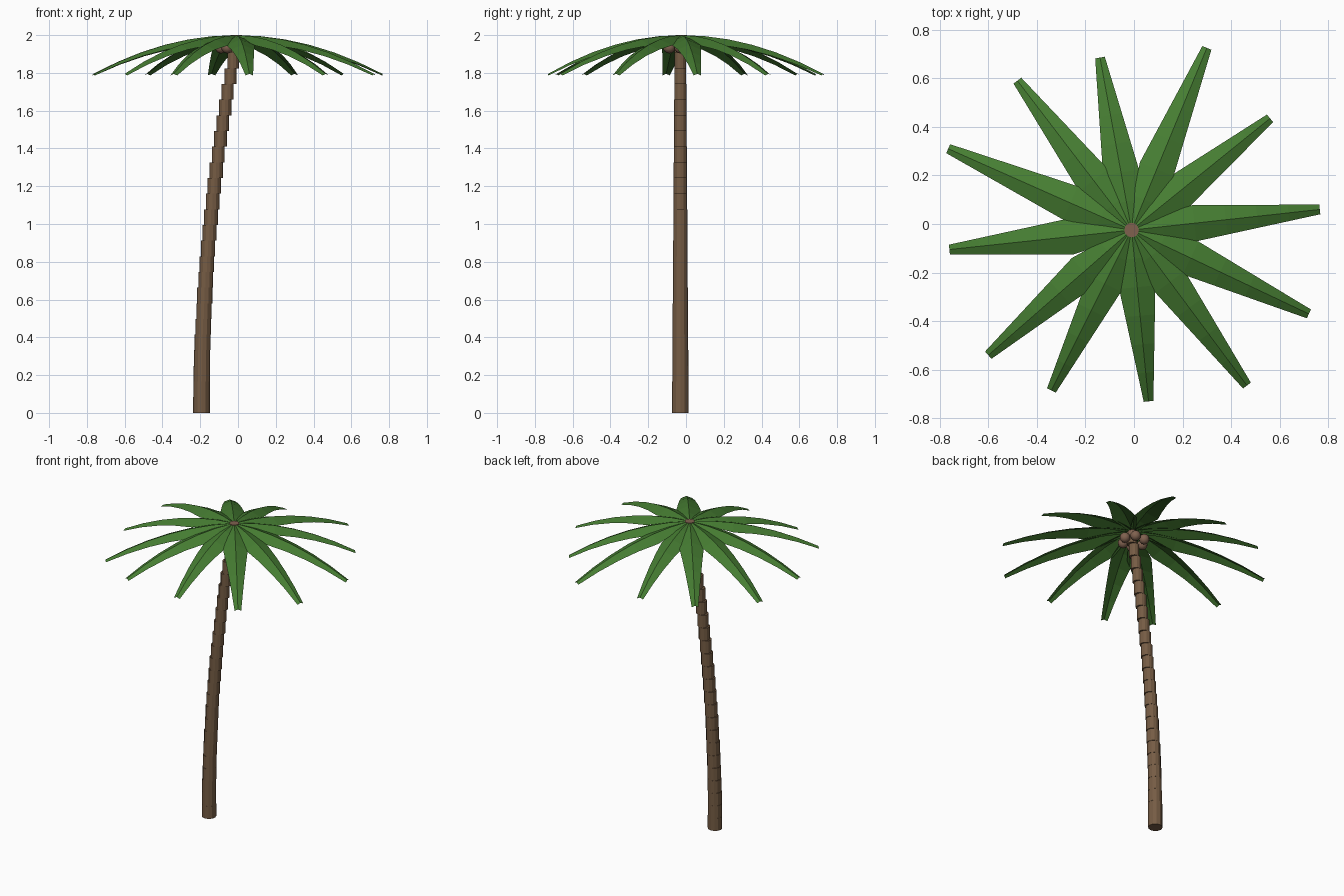
import bpy, bmesh, math
from mathutils import Vector, Matrix

if "Cube" in bpy.data.objects:
    bpy.data.objects.remove(bpy.data.objects["Cube"])


def material(name, rgb):
    m = bpy.data.materials.new(name)
    m.diffuse_color = (*rgb, 1)
    m.use_nodes = True
    m.node_tree.nodes["Principled BSDF"].inputs["Base Color"].default_value = m.diffuse_color
    return m


BARK = material("bark brown", (0.18, 0.107, 0.058))
LEAF = material("leaf green", (0.061, 0.205, 0.032))
NUT = material("coconut brown", (0.215, 0.12, 0.078))


def finish(name, bm, mat):
    me = bpy.data.meshes.new(name)
    bm.to_mesh(me)
    bm.free()
    me.materials.append(mat)
    ob = bpy.data.objects.new(name, me)
    bpy.context.collection.objects.link(ob)
    return ob


def trunk_x(t):
    return -0.193 + 0.183 * t * t


CY = -0.03          # trunk line in y
CROWN = Vector((-0.01, -0.025, 2.0))

# Trunk: stacked upright rings stepping along a bend
bm = bmesh.new()
N = 24
H = 1.99 / N
for i in range(N):
    t = i / (N - 1)
    r = 0.044 - 0.014 * t
    bmesh.ops.create_cone(bm, cap_ends=True, segments=12, radius1=r, radius2=r, depth=H,
                          matrix=Matrix.Translation((trunk_x(t), CY, (i + 0.5) * H)))
finish("trunk", bm, BARK)

# Crown hub: small cap where the fronds meet
bm = bmesh.new()
bmesh.ops.create_cone(bm, cap_ends=True, segments=12, radius1=0.03, radius2=0.03, depth=0.04,
                      matrix=Matrix.Translation((CROWN.x, CROWN.y, 1.981)))
finish("crown_hub", bm, NUT)

# Coconuts: ring of balls under the crown
for k in range(6):
    a = math.radians(60 * k)
    bm = bmesh.new()
    bmesh.ops.create_uvsphere(bm, u_segments=12, v_segments=8, radius=0.032,
                              matrix=Matrix.Translation((-0.022 + 0.068 * math.cos(a),
                                                         CY + 0.068 * math.sin(a), 1.935)))
    for f in bm.faces:
        f.smooth = True
    finish(f"coconut_{k + 1}", bm, NUT)

# Fronds: drooping blades folded along a central ridge
TIPS = [(0.765, 0.06), (0.56, 0.435), (0.30, 0.725), (-0.14, 0.685),
        (-0.48, 0.59), (-0.765, 0.31), (-0.76, -0.105), (-0.60, -0.54),
        (-0.34, -0.685), (0.06, -0.73), (0.465, -0.665), (0.72, -0.37)]
STEPS = 6


def half_width(t):
    if t < 1 / 3:
        return 0.02 + 0.055 * t * 3
    return 0.075 - 0.055 * (t - 1 / 3) * 1.5


for k, tip in enumerate(TIPS):
    bm = bmesh.new()
    run = Vector((tip[0] - CROWN.x, tip[1] - CROWN.y, 0))
    side = Vector((-run.y, run.x, 0)).normalized()
    rows = []
    for i in range(STEPS + 1):
        t = i / STEPS
        ridge = CROWN + run * t - Vector((0, 0, 0.205 * t * t))
        w = half_width(t)
        drop = Vector((0, 0, 0.42 * w))
        rows.append([bm.verts.new(p) for p in
                     (ridge - side * w - drop, ridge, ridge + side * w - drop)])
    for a, b in zip(rows, rows[1:]):
        for j in (0, 1):
            bm.faces.new((a[j], b[j], b[j + 1], a[j + 1]))
    finish(f"frond_{k + 1}", bm, LEAF)
